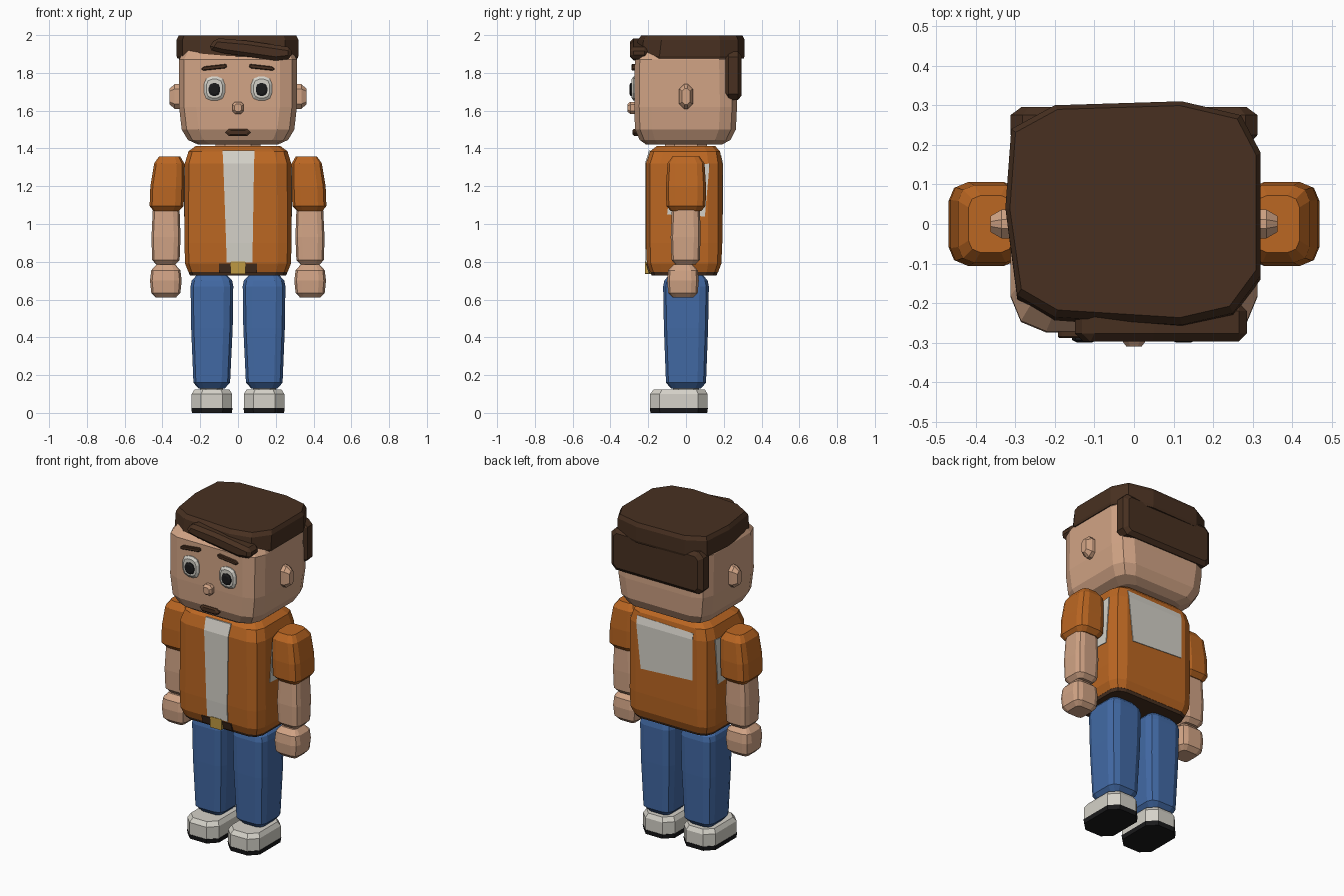
import bpy, bmesh, math
from mathutils import Vector


def material(name, rgb):
    m = bpy.data.materials.new(name)
    m.diffuse_color = (*rgb, 1)
    return m


SKIN = material("skin", (0.64, 0.37, 0.235))
ORANGE = material("jacket_orange", (0.50, 0.135, 0.016))
WHITE = material("shirt_white", (0.66, 0.64, 0.58))
BLUE = material("denim_blue", (0.055, 0.145, 0.38))
HAIR = material("hair_brown", (0.065, 0.03, 0.015))
BLACK = material("black", (0.010, 0.010, 0.011))
GOLD = material("buckle_gold", (0.52, 0.32, 0.055))


def finish(name, bm, mat):
    bmesh.ops.recalc_face_normals(bm, faces=bm.faces)
    me = bpy.data.meshes.new(name)
    bm.to_mesh(me)
    bm.free()
    me.materials.append(mat)
    ob = bpy.data.objects.new(name, me)
    bpy.context.collection.objects.link(ob)
    return ob


def loft(name, mat, rings):
    """Skin a stack of equal-length point rings and cap both ends."""
    bm = bmesh.new()
    vs = [[bm.verts.new(p) for p in r] for r in rings]
    n = len(rings[0])
    for a, b in zip(vs, vs[1:]):
        for i in range(n):
            j = (i + 1) % n
            bm.faces.new((a[i], a[j], b[j], b[i]))
    bm.faces.new(vs[0])
    bm.faces.new(vs[-1])
    return finish(name, bm, mat)


def block(name, mat, levels, seg=1, axis="z"):
    """Rounded rectangle sections: (w, centre u, centre v, half u, half v, corner)."""
    rings = []
    for w, cu, cv, hu, hv, r in levels:
        ring = []
        for k, (su, sv) in enumerate(((1, 1), (-1, 1), (-1, -1), (1, -1))):
            for s in range(seg + 1):
                a = math.pi / 2 * (k + s / seg)
                u = cu + su * (hu - r) + r * math.cos(a)
                v = cv + sv * (hv - r) + r * math.sin(a)
                ring.append({"z": (u, v, w), "y": (u, w, v), "x": (w, u, v)}[axis])
        rings.append(ring)
    return loft(name, mat, rings)


def prism(name, mat, pts, y0, y1, bevel=0.0):
    """Outline in x, z pushed through from y0 to y1."""
    ob = loft(name, mat, [[(x, y, z) for x, z in pts] for y in (y0, y1)])
    if bevel:
        m = ob.modifiers.new("bevel", "BEVEL")
        m.width = bevel
        m.segments = 1
    return ob


def patch(name, mat, quads, push):
    """Thin plate made of quads, thickened along push."""
    bm = bmesh.new()
    push = Vector(push)
    for q in quads:
        a = [bm.verts.new(Vector(p) - push) for p in q]
        b = [bm.verts.new(Vector(p) + push) for p in q]
        bm.faces.new(a)
        bm.faces.new(b)
        for i in range(4):
            j = (i + 1) % 4
            bm.faces.new((a[i], a[j], b[j], b[i]))
    return finish(name, bm, mat)


# Head and neck
block("head", SKIN, [
    (1.42, 0, -0.01, 0.21, 0.20, 0.07), (1.445, 0, -0.005, 0.265, 0.24, 0.08),
    (1.50, 0, -0.003, 0.298, 0.267, 0.09), (1.62, 0, -0.002, 0.312, 0.272, 0.09),
    (1.87, 0, -0.003, 0.312, 0.268, 0.09), (1.93, 0, 0, 0.28, 0.22, 0.08)], 2)
block("neck", SKIN, [(1.36, 0, 0, 0.12, 0.11, 0.05), (1.45, 0, 0, 0.12, 0.11, 0.05)])

# Hair: cap, swept fringe and back block
outline = [(-0.31, 0.24), (-0.20, 0.30), (0.12, 0.31), (0.27, 0.275), (0.32, 0.18),
           (0.32, -0.12), (0.25, -0.215), (0.12, -0.245), (-0.20, -0.225),
           (-0.295, -0.17), (-0.325, 0.04)]


def cap_ring(z, s, front):
    return [(x * s, y * s - (front if y < -0.1 else 0), z) for x, y in outline]


loft("hair_cap", HAIR, [cap_ring(1.875, 0.985, 0.015), cap_ring(1.89, 1.0, 0.02),
                        cap_ring(1.975, 1.0, 0.01), cap_ring(1.998, 0.965, 0)])
prism("hair_fringe", HAIR, [(-0.16, 1.925), (-0.12, 1.985), (0.05, 1.97), (0.285, 1.935),
                            (0.285, 1.875), (0.20, 1.865), (-0.08, 1.905)], -0.297, -0.20, 0.02)
block("hair_back", HAIR, [
    (0.20, 0, 1.785, 0.29, 0.11, 0.02), (0.225, 0, 1.785, 0.312, 0.128, 0.03),
    (0.275, 0, 1.785, 0.312, 0.128, 0.03), (0.295, 0, 1.785, 0.285, 0.105, 0.02)], 1, "y")

# Nose and mouth
block("nose", SKIN, [(-0.25, 0, 1.615, 0.03, 0.032, 0.015), (-0.295, 0, 1.615, 0.03, 0.032, 0.015),
                     (-0.31, 0, 1.615, 0.019, 0.02, 0.01)], 1, "y")
block("mouth", HAIR, [(-0.24, 0, 1.485, 0.066, 0.019, 0.017), (-0.275, 0, 1.485, 0.066, 0.019, 0.017),
                      (-0.283, 0, 1.485, 0.05, 0.011, 0.01)], 1, "y")

# Jacket, with belt and buckle at the hem
block("jacket", ORANGE, [
    (0.745, 0, -0.01, 0.262, 0.18, 0.06), (0.79, 0, -0.01, 0.28, 0.197, 0.07),
    (0.90, 0, -0.01, 0.284, 0.202, 0.075), (1.32, 0, -0.01, 0.282, 0.202, 0.075),
    (1.385, 0, -0.005, 0.262, 0.185, 0.07), (1.412, 0, 0, 0.225, 0.155, 0.06)], 2)
block("belt", HAIR, [(0.728, 0, -0.01, 0.255, 0.172, 0.06), (0.76, 0, -0.01, 0.267, 0.184, 0.06)], 2)
patch("belt_front", HAIR, [[(-0.10, -0.193, 0.74), (0.10, -0.193, 0.74),
                            (0.10, -0.209, 0.79), (-0.10, -0.209, 0.79)]], (0, 0.004, 0))
block("buckle", GOLD, [(-0.18, 0, 0.768, 0.04, 0.033, 0.004),
                       (-0.216, 0, 0.768, 0.04, 0.033, 0.004)], 1, "y")

# Shirt panels showing on the front, back and sides of the jacket
patch("shirt_front", WHITE, [
    [(-0.06, -0.209, 0.797), (0.077, -0.209, 0.797), (0.078, -0.213, 0.90), (-0.063, -0.213, 0.90)],
    [(-0.063, -0.213, 0.90), (0.078, -0.213, 0.90), (0.085, -0.213, 1.32), (-0.078, -0.213, 1.32)],
    [(-0.078, -0.213, 1.32), (0.085, -0.213, 1.32), (0.088, -0.191, 1.39), (-0.082, -0.191, 1.39)],
], (0, 0.004, 0))
patch("shirt_back", WHITE, [
    [(-0.18, 0.193, 1.07), (0.17, 0.193, 1.05), (0.20, 0.193, 1.32), (-0.18, 0.193, 1.32)],
    [(-0.18, 0.193, 1.32), (0.20, 0.193, 1.32), (0.20, 0.183, 1.365), (-0.18, 0.183, 1.355)],
], (0, 0.003, 0))

# Mirrored parts
for side, s in (("left", -1), ("right", 1)):
    patch("shirt_side_" + side, WHITE, [
        [(s * 0.284, -0.10, 1.05), (s * 0.284, 0.10, 1.04),
         (s * 0.284, 0.125, 1.32), (s * 0.284, -0.07, 1.30)]], (0.003, 0, 0))

    # Face
    block("ear_" + side, SKIN, [
        (s * 0.29, 0, 1.675, 0.036, 0.065, 0.025), (s * 0.335, 0, 1.675, 0.036, 0.065, 0.025),
        (s * 0.363, 0, 1.675, 0.02, 0.042, 0.014)], 1, "x")
    ex = s * 0.125
    block("eye_" + side, WHITE, [
        (-0.25, ex, 1.717, 0.055, 0.064, 0.04), (-0.278, ex, 1.717, 0.055, 0.064, 0.04),
        (-0.288, ex, 1.717, 0.042, 0.05, 0.03)], 2, "y")
    block("pupil_" + side, BLACK, [
        (-0.27, ex, 1.712, 0.031, 0.035, 0.027), (-0.293, ex, 1.712, 0.031, 0.035, 0.027),
        (-0.299, ex, 1.712, 0.02, 0.024, 0.018)], 2, "y")
    prism("eyebrow_" + side, HAIR, [
        (s * 0.058, 1.832), (s * 0.063, 1.847), (s * 0.18, 1.834),
        (s * 0.195, 1.820), (s * 0.185, 1.812), (s * 0.07, 1.824)], -0.288, -0.25, 0.004)

    # Arm
    block("sleeve_" + side, ORANGE, [
        (1.068, s * 0.38, 0, 0.066, 0.08, 0.03), (1.095, s * 0.378, 0, 0.09, 0.104, 0.045),
        (1.20, s * 0.374, 0, 0.09, 0.106, 0.045), (1.32, s * 0.364, 0, 0.08, 0.098, 0.04),
        (1.358, s * 0.362, 0, 0.056, 0.072, 0.03)], 2)
    block("forearm_" + side, SKIN, [
        (0.785, s * 0.382, -0.002, 0.05, 0.052, 0.02), (0.81, s * 0.382, -0.002, 0.073, 0.075, 0.035),
        (0.93, s * 0.381, -0.002, 0.077, 0.079, 0.035), (1.10, s * 0.38, 0, 0.07, 0.074, 0.035)], 2)
    block("hand_" + side, SKIN, [
        (0.61, s * 0.382, -0.016, 0.053, 0.053, 0.02), (0.635, s * 0.382, -0.016, 0.077, 0.078, 0.035),
        (0.70, s * 0.382, -0.016, 0.084, 0.084, 0.04), (0.755, s * 0.382, -0.016, 0.077, 0.078, 0.035),
        (0.785, s * 0.382, -0.016, 0.05, 0.05, 0.02)], 2)

    # Leg and shoe
    block("trouser_leg_" + side, BLUE, [
        (0.13, s * 0.14, 0, 0.07, 0.08, 0.03), (0.16, s * 0.139, 0, 0.097, 0.106, 0.045),
        (0.45, s * 0.138, 0, 0.11, 0.117, 0.05), (0.67, s * 0.138, 0, 0.113, 0.121, 0.05),
        (0.70, s * 0.138, 0, 0.107, 0.115, 0.05), (0.73, s * 0.138, 0, 0.08, 0.09, 0.035)], 2)
    block("ankle_" + side, WHITE, [(0.10, s * 0.14, 0, 0.06, 0.07, 0.03),
                                   (0.14, s * 0.14, 0, 0.06, 0.07, 0.03)])
    block("shoe_" + side, WHITE, [
        (0.022, s * 0.138, -0.038, 0.107, 0.152, 0.05), (0.10, s * 0.138, -0.038, 0.107, 0.152, 0.05),
        (0.125, s * 0.138, -0.036, 0.092, 0.135, 0.045)], 1)
    block("sole_" + side, BLACK, [
        (0.0, s * 0.138, -0.038, 0.106, 0.150, 0.05), (0.027, s * 0.138, -0.038, 0.109, 0.154, 0.05)], 1)
